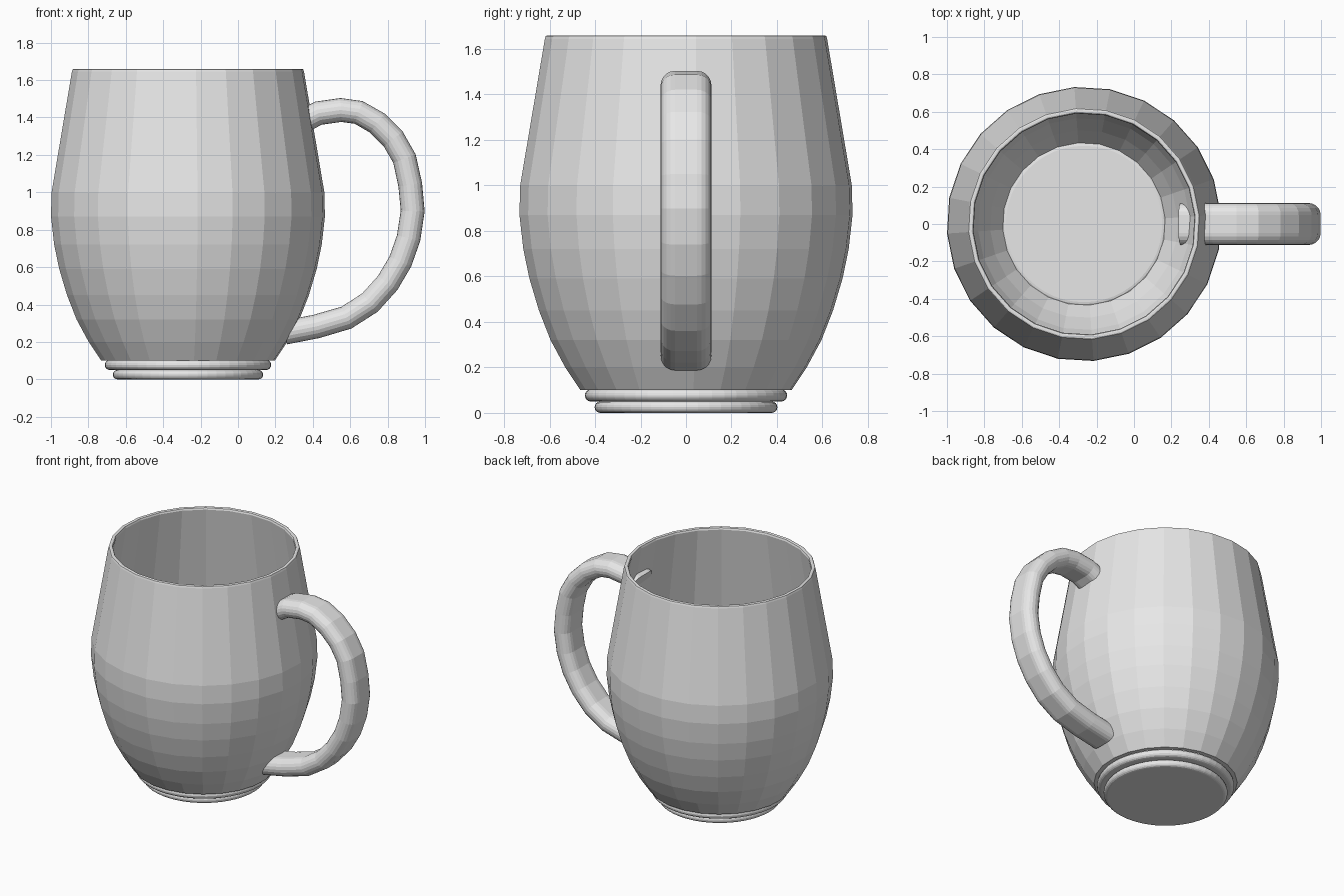
import bpy, bmesh, math
from mathutils import Vector

cube = bpy.data.objects.get("Cube")
if cube:
    bpy.data.objects.remove(cube, do_unlink=True)

CENTRE_X = -0.2675

grey = bpy.data.materials.new("plain grey")
grey.use_nodes = True
colour = (0.8, 0.8, 0.8, 1.0)
grey.diffuse_color = colour
grey.node_tree.nodes["Principled BSDF"].inputs["Base Color"].default_value = colour


def skin(name, loops, caps=False, closed=False):
    """Bridge equal closed loops of points into one flat-shaded object."""
    bm = bmesh.new()
    rings = [[bm.verts.new(p) for p in loop] for loop in loops]
    pairs = list(zip(rings, rings[1:]))
    if closed:
        pairs.append((rings[-1], rings[0]))
    for a, b in pairs:
        n = len(a)
        for i in range(n):
            j = (i + 1) % n
            bm.faces.new((a[i], a[j], b[j], b[i]))
    if caps:
        bm.faces.new(rings[0])
        bm.faces.new(rings[-1])
    bmesh.ops.recalc_face_normals(bm, faces=bm.faces)
    mesh = bpy.data.meshes.new(name)
    bm.to_mesh(mesh)
    bm.free()
    mesh.materials.append(grey)
    obj = bpy.data.objects.new(name, mesh)
    bpy.context.collection.objects.link(obj)
    return obj


def lathe(profile, sides, turn=0.0):
    """Turn (radius, height) points into horizontal loops round the cup axis."""
    angles = [turn + math.tau * i / sides for i in range(sides)]
    return [[(CENTRE_X + r * math.cos(a), r * math.sin(a), z) for a in angles]
            for r, z in profile]


# Cup: barrel-shaped outer wall, rounded rim and a thin inner wall
WALL = 0.03
outer = [(0.465, 0.10), (0.532, 0.20), (0.597, 0.32), (0.648, 0.45),
         (0.69, 0.59), (0.717, 0.72), (0.734, 0.87), (0.731, 1.0)]
rim = [(0.622, 1.645), (0.618, 1.657), (0.612, 1.66),
       (0.602, 1.66), (0.596, 1.657), (0.592, 1.645)]
inner = [(r - WALL, z) for r, z in reversed(outer)]
skin("cup_wall", lathe(outer + rim + inner, 24, math.radians(4)), closed=True)


# Base: two stacked discs with rounded edges
def disc(name, radius, low, high, steps=8):
    h = (high - low) / 2
    profile = []
    for i in range(steps + 1):
        a = math.pi * (i / steps - 0.5)
        profile.append((radius - h + h * math.cos(a), low + h + h * math.sin(a)))
    skin(name, lathe(profile, 48), caps=True)


disc("upper_base_disc", 0.445, 0.05, 0.104)
disc("lower_base_disc", 0.402, 0.0, 0.05)

# Handle: a flat strap with round edges swept along a curved path
path = [Vector((x, 0, z)) for x, z in (
    (0.355, 1.385), (0.43, 1.423), (0.55, 1.44), (0.645, 1.427),
    (0.745, 1.37), (0.83, 1.285), (0.89, 1.18), (0.921, 1.04),
    (0.934, 0.90), (0.912, 0.755), (0.868, 0.63), (0.80, 0.515),
    (0.705, 0.41), (0.58, 0.33), (0.42, 0.283), (0.25, 0.25))]
HALF_WIDTH, HALF_THICK, ARC = 0.112, 0.064, 10
section = []
for side in (1, -1):
    for i in range(ARC + 1):
        a = math.pi * (i / ARC - 0.5)
        section.append((side * (HALF_WIDTH - HALF_THICK + HALF_THICK * math.cos(a)),
                        side * HALF_THICK * math.sin(a)))
loops = []
for i, p in enumerate(path):
    along = (path[min(i + 1, len(path) - 1)] - path[max(i - 1, 0)]).normalized()
    across = Vector((along.z, 0, -along.x))
    loops.append([p + Vector((0, y, 0)) + across * t for y, t in section])
skin("handle", loops, caps=True)
